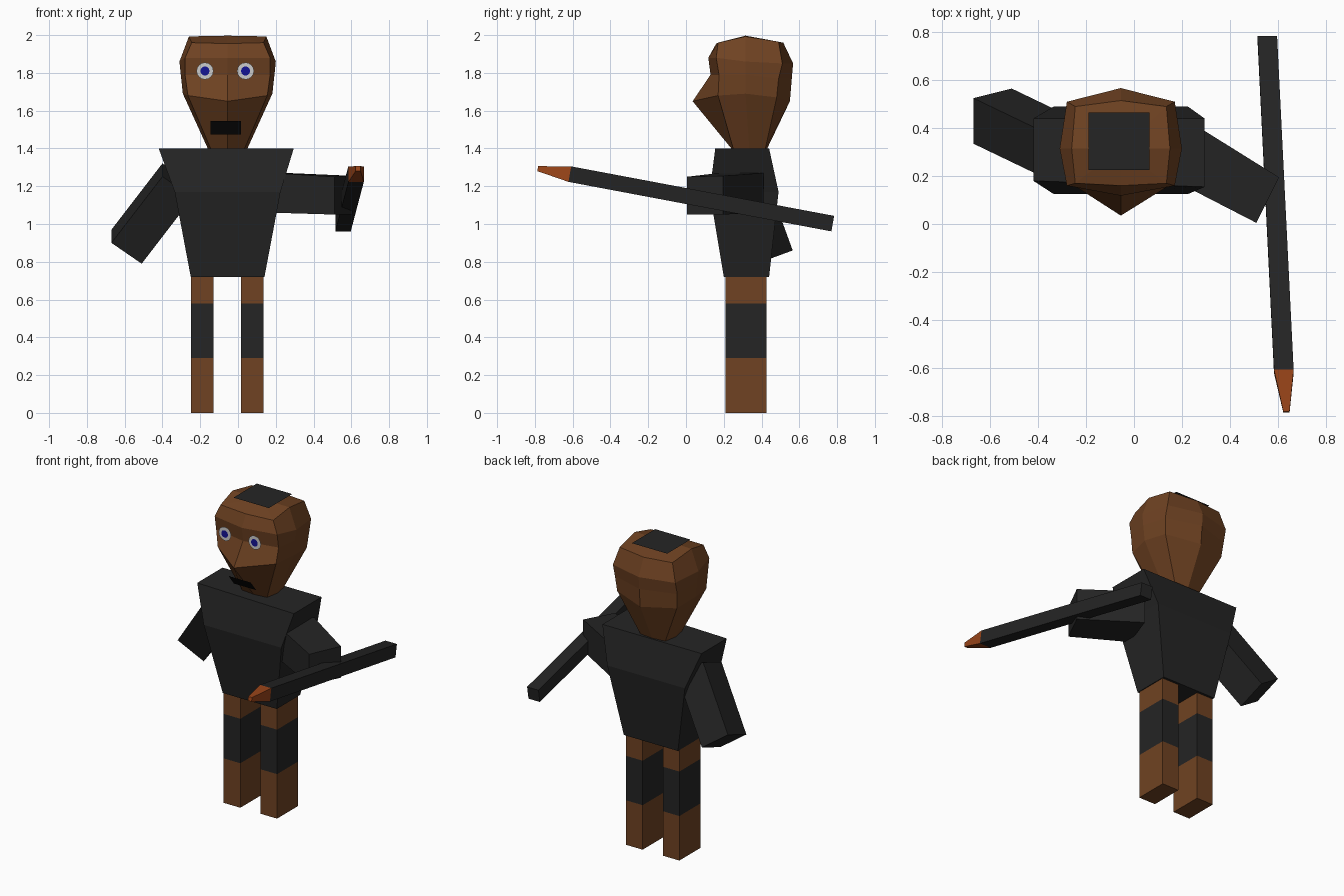
import bpy, bmesh, math
from mathutils import Vector

if "Cube" in bpy.data.objects:
    bpy.data.objects.remove(bpy.data.objects["Cube"])


def material(name, rgb):
    m = bpy.data.materials.new(name)
    m.diffuse_color = (*rgb, 1)
    m.use_nodes = True
    m.node_tree.nodes["Principled BSDF"].inputs["Base Color"].default_value = m.diffuse_color
    return m


BROWN = material("brown", (.16, .055, .016))
BLACK = material("black", (.018, .018, .018))
DARK = material("dark", (.004, .004, .004))
ORANGE = material("orange", (.33, .06, .01))
WHITE = material("white", (.6, .6, .6))
BLUE = material("blue", (.007, .007, .3))


def finish(name, bm, mat):
    bmesh.ops.recalc_face_normals(bm, faces=bm.faces)
    me = bpy.data.meshes.new(name)
    bm.to_mesh(me)
    bm.free()
    ob = bpy.data.objects.new(name, me)
    bpy.context.collection.objects.link(ob)
    me.materials.append(mat)
    return ob


def loft(name, rings, mat, apex=None):
    """Skin a stack of equal point rings, capped at both ends."""
    bm = bmesh.new()
    vs = [[bm.verts.new(p) for p in r] for r in rings]
    n = len(vs[0])
    for a, b in zip(vs, vs[1:]):
        for i in range(n):
            j = (i + 1) % n
            bm.faces.new((a[i], a[j], b[j], b[i]))
    bm.faces.new(vs[0])
    if apex:
        t = bm.verts.new(apex)
        for i in range(n):
            bm.faces.new((vs[-1][i], vs[-1][(i + 1) % n], t))
    else:
        bm.faces.new(vs[-1])
    return finish(name, bm, mat)


def rect(x0, x1, y0, y1, z):
    return [(x0, y0, z), (x1, y0, z), (x1, y1, z), (x0, y1, z)]


def polygon(name, pts, mat):
    bm = bmesh.new()
    bm.faces.new([bm.verts.new(p) for p in pts])
    return finish(name, bm, mat)


# Banded legs
for side, x in (("left", -.25), ("right", .015)):
    for part, z0, z1, mat in (("lower_leg", 0, .29, BROWN), ("leg_band", .29, .58, BLACK),
                              ("upper_leg", .58, .73, BROWN)):
        loft(f"{side}_{part}", [rect(x, x + .12, .21, .425, z) for z in (z0, z1)], mat)

# Torso: narrow waist, deep chest, wide shoulders
top = rect(-.42, .295, .155, .44, 1.4)
top[0] = (-.42, .18, 1.4)
loft("torso", [rect(-.25, .14, .2, .44, .72), rect(-.335, .225, .125, .49, 1.17), top], BLACK)

# Lowered arm: hand end swept along the arm axis
hand = [Vector(p) for p in ((-.67, .335, .9), (-.67, .525, .97), (-.51, .565, .86), (-.51, .375, .79))]
loft("lowered_arm", [hand, [p + .27 * Vector((1, -.48, 1.3)) for p in hand]], BLACK)

# Raised arm holding the spear
loft("raised_arm", [
    [(.18, .175, 1.06), (.18, .175, 1.27), (.26, .41, 1.27), (.26, .41, 1.06)],
    [(.51, .005, 1.05), (.51, .005, 1.25), (.605, .195, 1.255), (.605, .195, 1.05)]], BLACK)


# Spear shaft and point
def square(x, y, z, r, tilt):
    return [(x + sx * r, y + sz * tilt, z + sz * r) for sx, sz in ((-1, -1), (1, -1), (1, 1), (-1, 1))]


neck = square(.625, -.615, 1.264, .041, .007)
loft("spear_shaft", [square(.556, .777, 1.002, .041, .007), neck], BLACK)
loft("spear_point", [neck, square(.636, -.785, 1.293, .013, .002)], ORANGE)

# Head: each half ring runs front, front corner, side, back corner, back
CX = -.055
half_rings = [
    [(0, .24, 1.4), (.09, .25, 1.4), (.105, .335, 1.4), (.09, .42, 1.4), (0, .43, 1.4)],
    [(0, .035, 1.65), (.21, .17, 1.68), (.237, .315, 1.69), (.215, .48, 1.67), (0, .55, 1.65)],
    [(0, .13, 1.79), (.225, .175, 1.79), (.248, .315, 1.79), (.225, .49, 1.77), (0, .56, 1.77)],
    [(0, .118, 1.88), (.225, .16, 1.88), (.255, .315, 1.86), (.225, .51, 1.85), (0, .567, 1.85)],
    [(0, .16, 1.955), (.19, .17, 1.96), (.205, .315, 1.993), (.19, .49, 1.965), (0, .515, 1.96)],
]
rings = [[(CX + x, y, z) for x, y, z in h] + [(CX - x, y, z) for x, y, z in h[3:0:-1]] for h in half_rings]
loft("head", rings, BROWN, apex=(CX, .315, 1.997))

# Flat hair patch and mouth
polygon("hair_patch", rect(-.19, .065, .225, .465, 2.0), BLACK)
polygon("mouth", [(-.145, .165, 1.475), (.015, .165, 1.475), (.015, .11, 1.545), (-.145, .11, 1.545)], DARK)

# Eyes
for side, x in (("left", -.175), ("right", .04)):
    for part, r, y, mat in (("eye", .045, .115, WHITE), ("pupil", .024, .112, BLUE)):
        polygon(f"{side}_{part}", [(x + r * math.cos(k * math.tau / 16), y, 1.81 + r * math.sin(k * math.tau / 16))
                                   for k in range(16)], mat)
